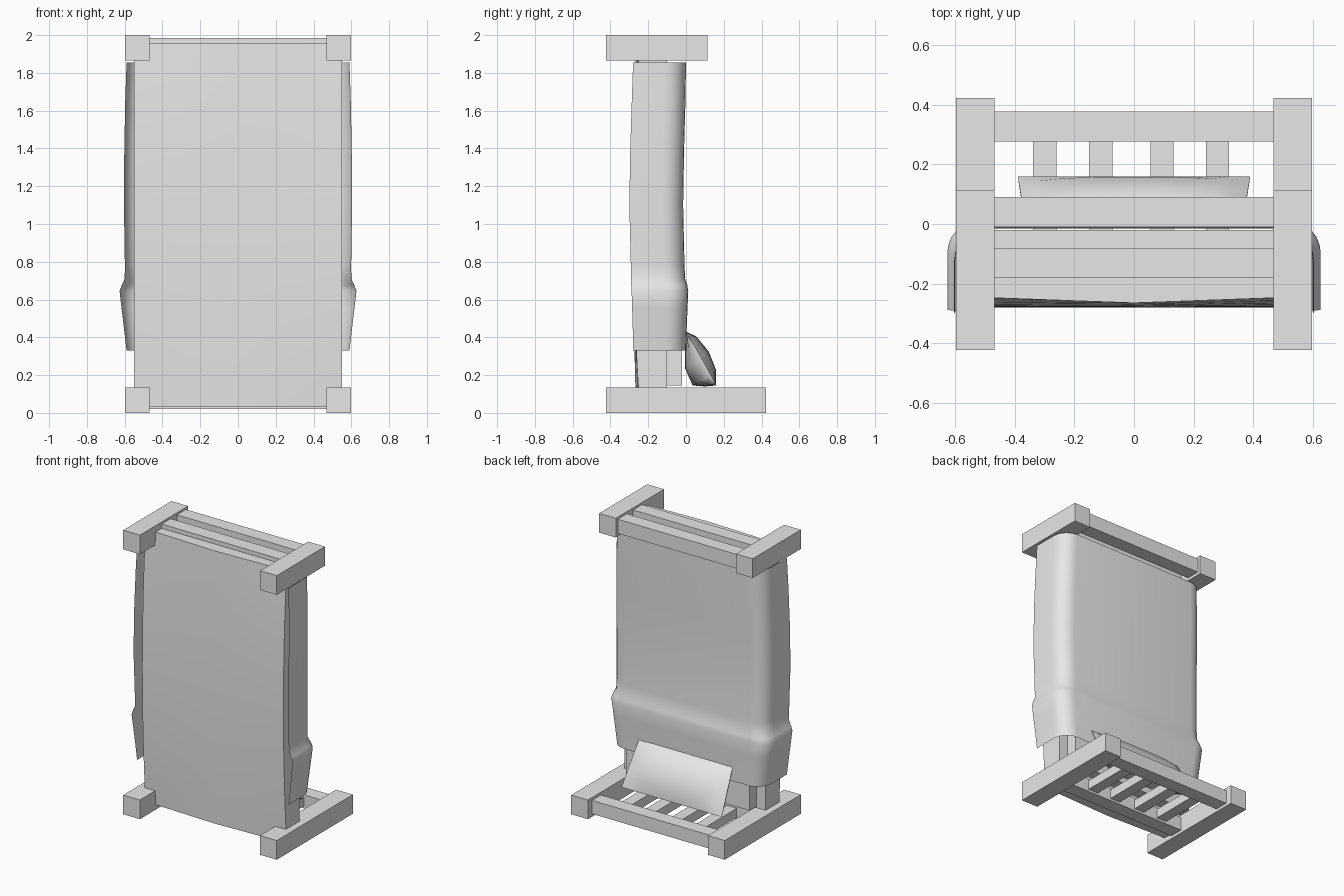
import bpy, bmesh, math

cube = bpy.data.objects.get("Cube")
if cube:
    bpy.data.objects.remove(cube, do_unlink=True)

grey = bpy.data.materials.new("light_grey")
grey.use_nodes = True
grey.diffuse_color = (0.8, 0.8, 0.8, 1)
grey.node_tree.nodes["Principled BSDF"].inputs["Base Color"].default_value = (0.8, 0.8, 0.8, 1)


def finish(name, bm, smooth=None):
    mesh = bpy.data.meshes.new(name)
    bm.to_mesh(mesh)
    bm.free()
    mesh.materials.append(grey)
    obj = bpy.data.objects.new(name, mesh)
    bpy.context.collection.objects.link(obj)
    if smooth:
        bpy.ops.object.select_all(action="DESELECT")
        obj.select_set(True)
        bpy.context.view_layer.objects.active = obj
        bpy.ops.object.shade_smooth_by_angle(angle=math.radians(smooth))
    return obj


def box(name, x, y, z):
    bm = bmesh.new()
    bmesh.ops.create_cube(bm, size=1)
    for v in bm.verts:
        for i, (lo, hi) in enumerate((x, y, z)):
            v.co[i] = lo + (v.co[i] + 0.5) * (hi - lo)
    return finish(name, bm)


def loft(name, rings, closed, smooth):
    """Skin a row of equal-length rings; closed rings also get end caps."""
    bm = bmesh.new()
    rows = [[bm.verts.new(p) for p in ring] for ring in rings]
    n = len(rows[0])
    for a, b in zip(rows, rows[1:]):
        for i in range(n if closed else n - 1):
            j = (i + 1) % n
            bm.faces.new((a[i], a[j], b[j], b[i]))
    if closed:
        bm.faces.new(rows[0])
        bm.faces.new(rows[-1])
        bmesh.ops.recalc_face_normals(bm, faces=bm.faces)
    return finish(name, bm, smooth)


# Posts and rails of both end boards
for side, s in (("left", 1), ("right", -1)):
    x = sorted((0.468 * s, 0.598 * s))
    box(f"head_post_{side}", x, (-0.423, 0.423), (0, 0.135))
    box(f"foot_post_{side}", x, (-0.423, 0.113), (1.865, 2))

span = (-0.47, 0.47)
head_z, foot_z = (0.02, 0.115), (1.885, 1.985)
box("head_rail_upper", span, (0.277, 0.377), head_z)
box("head_rail_lower", span, (-0.18, -0.08), head_z)
box("foot_rail_upper", span, (-0.01, 0.09), foot_z)
box("foot_rail_lower", span, (-0.18, -0.08), foot_z)

# Headboard slats
for i, x in enumerate((-0.3, -0.112, 0.094, 0.28)):
    box(f"head_slat_{i + 1}", (x - 0.039, x + 0.039), (-0.09, 0.285), (0.035, 0.1))

# Bed base with a gently bulging underside
rings = []
for i in range(13):
    t = i / 6 - 1
    ring = [(0.55, -0.1), (-0.55, -0.1)]
    for x in (-0.55, -0.275, 0, 0.275, 0.55):
        bulge = 1 - (1 - 0.57 * (1 - abs(x) / 0.55)) * t * t
        ring.append((x, -0.245 - 0.035 * bulge))
    rings.append([(x, y, 0.995 + 0.96 * t) for x, y in ring])
loft("bed_base", rings, True, 30)

# Mattress
box("mattress", (-0.48, 0.48), (-0.11, -0.02), (0.145, 1.85))

# Blanket: open sheet draped over the bed, with a thick turned-down band
# Each station is height, half width, top and hem
stations = (
    (0.33, 0.59, 0.0, -0.28), (0.45, 0.604, 0.004, -0.282),
    (0.55, 0.616, 0.008, -0.285), (0.645, 0.627, 0.012, -0.288),
    (0.675, 0.616, 0.007, -0.29), (0.71, 0.6, -0.004, -0.29),
    (0.78, 0.599, -0.008, -0.292), (1.1, 0.604, -0.015, -0.3),
    (1.4, 0.602, -0.01, -0.295), (1.65, 0.597, -0.003, -0.287),
    (1.855, 0.59, 0.0, -0.28),
)
rings = []
radius = 0.11
for z, half, top, hem in stations:
    side = [(half, hem, z)]
    for k in range(7):
        a = math.radians(15 * k)
        side.append((half - radius + radius * math.cos(a),
                     top - radius + radius * math.sin(a), z))
    rings.append(side + [(-x, y, h) for x, y, h in reversed(side)])
loft("blanket", rings, False, 60)

# Pillow leaning on the headboard, pinched to a seam at both ends
section = ((0, 0.43), (0.055, 0.405), (0.12, 0.325), (0.158, 0.23), (0.16, 0.145),
           (0.1, 0.14), (0.035, 0.145), (-0.005, 0.235), (-0.005, 0.34))
(y0, z0), (y1, z1) = section[0], section[4]
dy, dz = y1 - y0, z1 - z0
rings = []
for i in range(13):
    u = i / 6 - 1
    puff = 0.04 + 0.96 * (1 - abs(u) ** 3) ** 0.6
    ring = []
    for y, z in section:
        t = ((y - y0) * dy + (z - z0) * dz) / (dy * dy + dz * dz)
        t = min(max(t, 0), 1)
        sy, sz = y0 + t * dy, z0 + t * dz
        half = 0.365 + 0.025 * t
        ring.append((u * half, sy + (y - sy) * puff, sz + (z - sz) * puff))
    rings.append(ring)
loft("pillow", rings, True, 60)
